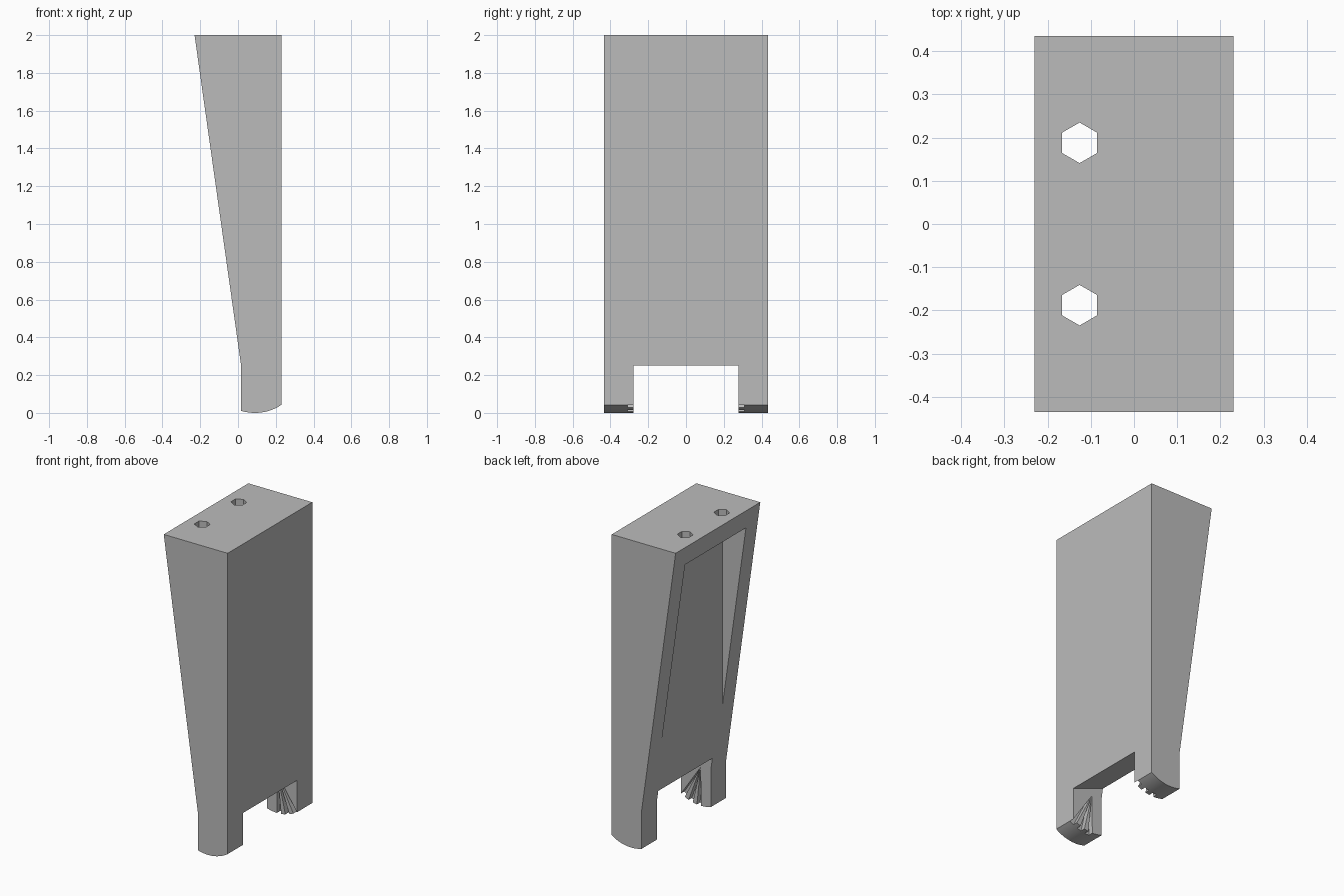
import bpy
import bmesh
from math import sin, cos, radians, sqrt
from mathutils import Matrix

cube = bpy.data.objects.get("Cube")
if cube:
    bpy.data.objects.remove(cube)

# Single material
GREY = (0.5, 0.5, 0.5, 1.0)
grey = bpy.data.materials.new("plain_grey")
grey.use_nodes = True
grey.diffuse_color = GREY
grey.node_tree.nodes["Principled BSDF"].inputs["Base Color"].default_value = GREY

# Main dimensions
HALF_W, FLAT_X, TOP_X, LEG_X = 0.435, 0.23, -0.23, 0.015
HEIGHT, KINK_Z = 2.0, 0.26
PIVOT_X, PIVOT_Z, RADIUS = 0.09, 0.25, 0.25
NOTCH_Y, GROOVE_Y = 0.278, 0.31


def finish(bm, name):
    bmesh.ops.recalc_face_normals(bm, faces=bm.faces)
    mesh = bpy.data.meshes.new(name)
    bm.to_mesh(mesh)
    bm.free()
    mesh.materials.append(grey)
    obj = bpy.data.objects.new(name, mesh)
    bpy.context.collection.objects.link(obj)
    return obj


def prism(name, profile, y0, y1):
    """Extrude an (x, z) outline from y0 to y1."""
    bm = bmesh.new()
    face = bm.faces.new([bm.verts.new((x, y0, z)) for x, z in profile])
    out = bmesh.ops.extrude_face_region(bm, geom=[face])
    verts = [v for v in out["geom"] if isinstance(v, bmesh.types.BMVert)]
    bmesh.ops.translate(bm, verts=verts, vec=(0, y1 - y0, 0))
    return finish(bm, name)


def cut(body, cutter):
    cutter.hide_render = True
    mod = body.modifiers.new("cut", "BOOLEAN")
    mod.operation = "DIFFERENCE"
    mod.solver = "EXACT"
    mod.object = cutter
    bpy.context.view_layer.objects.active = body
    bpy.ops.object.modifier_apply(modifier=mod.name)
    bpy.data.objects.remove(cutter)


# Tapered body with rounded foot
STEPS = 20
foot = []
for i in range(STEPS + 1):
    x = LEG_X + (FLAT_X - LEG_X) * i / STEPS
    foot.append((x, PIVOT_Z - sqrt(RADIUS ** 2 - (x - PIVOT_X) ** 2)))
outline = foot + [(FLAT_X, HEIGHT), (TOP_X, HEIGHT), (LEG_X, KINK_Z)]
body = prism("tapered_leg_body", outline, -HALF_W, HALF_W)

# Notch between the feet, with a sloping ceiling
rise = 0.36
ceiling = [(-0.3, 0.25 + rise * 0.53), (0.4, 0.25 - rise * 0.17)]
cut(body, prism("notch_cutter", [(-0.3, -0.2), (0.4, -0.2)] + ceiling[::-1],
                -NOTCH_Y, NOTCH_Y))

# Wedge pocket in the sloping face
back, low, high = -0.043, 0.67, 1.875
cut(body, prism("pocket_cutter",
                [(back, low), (back, high), (-0.5, high), (-0.5, low)],
                -0.313, 0.313))

for side in (-1, 1):
    # Hexagonal hole from the top down into the pocket
    bm = bmesh.new()
    bmesh.ops.create_cone(bm, cap_ends=True, segments=6, radius1=0.047,
                          radius2=0.047, depth=0.3,
                          matrix=Matrix.Translation((-0.126, side * 0.188, 1.95)))
    hole = finish(bm, "hole_cutter")
    xs = [v.co.x for v in hole.data.vertices]
    if max(xs) - min(xs) > 0.09:  # points must face front and back
        move = Matrix.Translation((-0.126, side * 0.188, 0))
        hole.data.transform(move @ Matrix.Rotation(radians(30), 4, "Z") @ move.inverted())
    cut(body, hole)

    # Radial grooves on the inner face of each foot
    for start in (-1, 13, 27):
        fan = [(PIVOT_X, PIVOT_Z)]
        for angle in (start, start + 7):
            a = radians(angle)
            fan.append((PIVOT_X + 0.32 * sin(a), PIVOT_Z - 0.32 * cos(a)))
        cut(body, prism("groove_cutter", fan, side * (NOTCH_Y - 0.02), side * GROOVE_Y))

# Smooth only the rounded foot
bpy.ops.object.select_all(action="DESELECT")
body.select_set(True)
bpy.context.view_layer.objects.active = body
bpy.ops.object.shade_smooth_by_angle(angle=radians(5))
